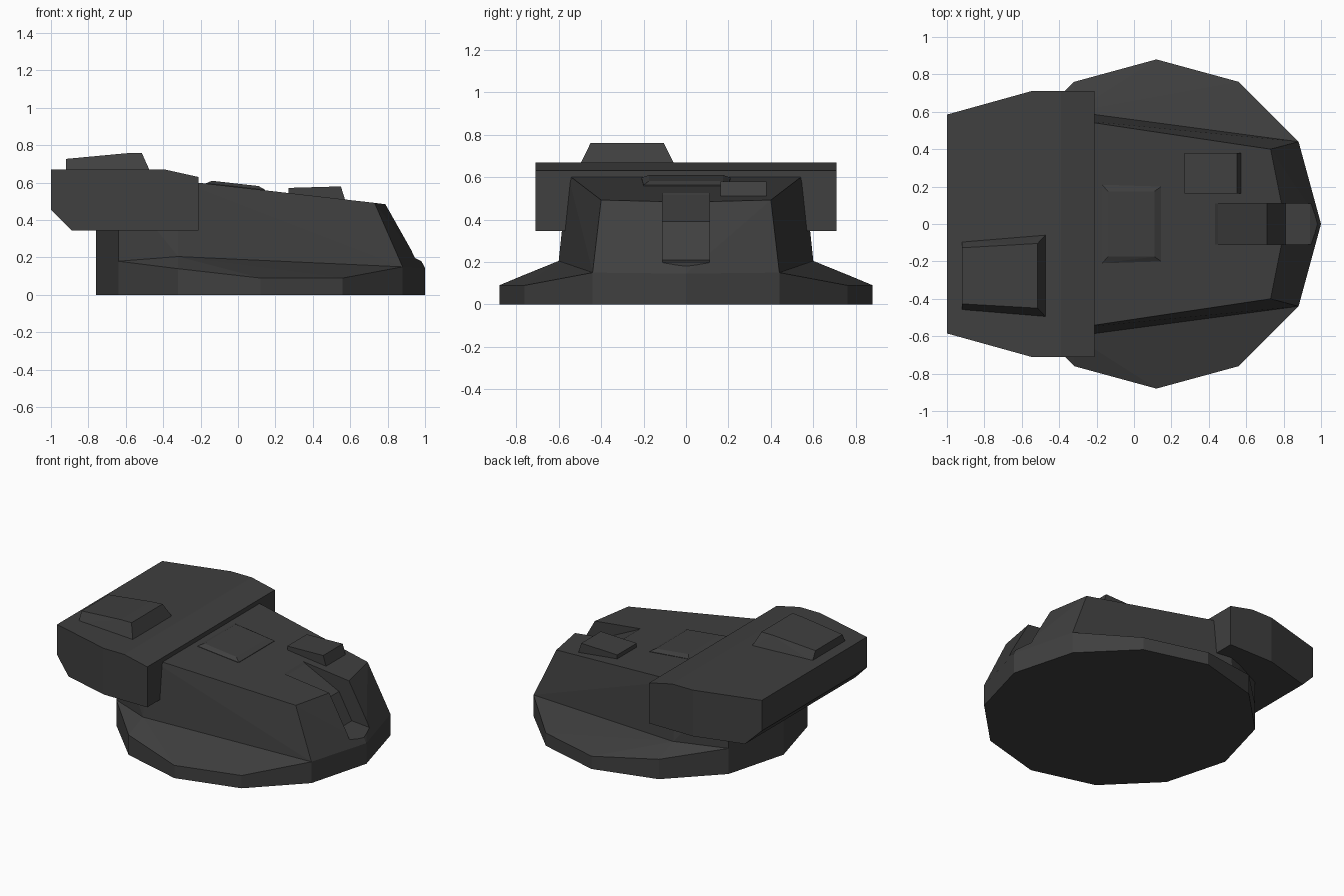
import bpy
import bmesh
from mathutils import Vector

cube = bpy.data.objects.get("Cube")
if cube:
    bpy.data.objects.remove(cube, do_unlink=True)

paint = bpy.data.materials.new("dark grey paint")
paint.use_nodes = True
grey = (0.05, 0.05, 0.05, 1)
paint.diffuse_color = grey
paint.node_tree.nodes["Principled BSDF"].inputs["Base Color"].default_value = grey


def finish(name, bm):
    bmesh.ops.recalc_face_normals(bm, faces=bm.faces)
    mesh = bpy.data.meshes.new(name)
    bm.to_mesh(mesh)
    bm.free()
    mesh.materials.append(paint)
    obj = bpy.data.objects.new(name, mesh)
    bpy.context.collection.objects.link(obj)
    return obj


def mirrored(points):
    """Add the opposite side of every point that is off the centre line."""
    return points + [(x, -y, z) for x, y, z in points if y]


def faceted(name, points):
    """Flat-faced solid wrapped tightly around its corner points."""
    bm = bmesh.new()
    for p in points:
        bm.verts.new(p)
    bmesh.ops.convex_hull(bm, input=bm.verts)
    bmesh.ops.dissolve_limit(bm, angle_limit=0.01, verts=bm.verts, edges=bm.edges)
    return finish(name, bm)


def prism(profile, half_width):
    """Side profile (x, z) extruded across the centre line."""
    bm = bmesh.new()
    face = bm.faces.new([bm.verts.new((x, -half_width, z)) for x, z in profile])
    side = bmesh.ops.extrude_face_region(bm, geom=[face])
    verts = [g for g in side["geom"] if isinstance(g, bmesh.types.BMVert)]
    bmesh.ops.translate(bm, verts=verts, vec=(0, 2 * half_width, 0))
    return bm


# Twelve-sided turret ring with a sloping upper rim
rim = [(1, 0, .145), (.88, .44, .15), (.56, .76, .09), (.12, .88, .09),
       (-.32, .76, .14), (-.64, .44, .18), (-.76, 0, .18)]
shoulder = (-.32, .6, .205)
faceted("turret_ring", mirrored(rim + [shoulder] + [(x, y, 0) for x, y, z in rim]))

# Wedge-shaped armoured body standing on the ring
foot = [rim[0], rim[1], shoulder, rim[5], rim[6]]
roof = [(.81, 0, .482), (.73, .4, .492), (-.32, .557, .612),
        (-.64, .44, .6), (-.76, 0, .6)]
body = faceted("turret_body", mirrored(foot + roof))

# Gun slot cut through the roof and nose
slot = [(.43, .7), (.43, .528), (.45, .515), (.71, .39), (.81, .21), (.94, .2),
        (.98, .18), (1.1, .12), (1.1, .7)]
cutter = finish("gun_slot_cutter", prism(slot, .11))
cutter.hide_render = True
cut = body.modifiers.new("gun slot", 'BOOLEAN')
cut.operation = 'DIFFERENCE'
cut.solver = 'EXACT'
cut.object = cutter
bpy.context.view_layer.objects.active = body
bpy.ops.object.modifier_apply(modifier=cut.name)
bpy.data.objects.remove(cutter, do_unlink=True)

# Wide rear bustle with its back corners trimmed
bm = prism([(-1, .67), (-.39, .67), (-.21, .63), (-.21, .345),
            (-.89, .345), (-1, .455)], .71)
for side in (1, -1):
    bmesh.ops.bisect_plane(bm, geom=bm.verts[:] + bm.edges[:] + bm.faces[:],
                           plane_co=(-.55, side * .71, 0),
                           plane_no=Vector((-.125, side * .45, 0)).normalized(),
                           clear_outer=True)
    bmesh.ops.holes_fill(bm, edges=[e for e in bm.edges if e.is_boundary], sides=0)
finish("rear_bustle", bm)

# Tapered sight housing on the bustle roof
housing = []
for x, half, z in [(-.92, .185, .66), (-.92, .15, .727), (-.6, .168, .757),
                   (-.515, .173, .76), (-.47, .222, .66)]:
    housing += [(x, -.277 - half, z), (x, -.277 + half, z)]
faceted("sight_housing", housing)

# Low roof hatch with chamfered edges
faceted("roof_hatch", mirrored([(-.17, .21, .585), (.145, .2, .55), (-.17, .21, .597),
                                (.145, .2, .562), (-.14, .175, .61), (.11, .175, .582)]))

# Small periscope box with a sloping front
periscope = []
for x, z in [(.27, .53), (.27, .572), (.55, .58), (.575, .5)]:
    periscope += [(x, .163, z), (x, .38, z)]
faceted("periscope", periscope)
